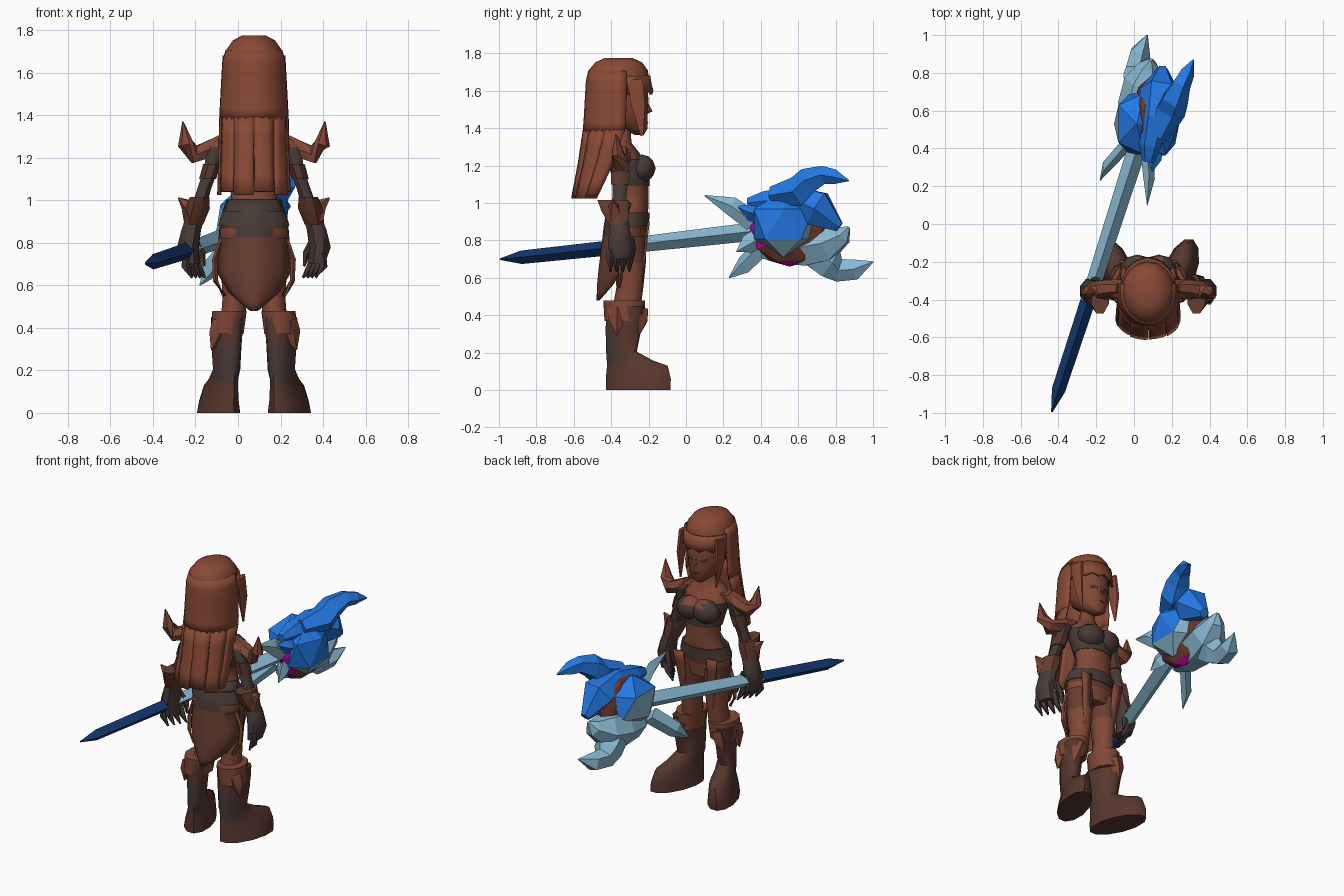
import bpy, bmesh, math
from mathutils import Vector

if "Cube" in bpy.data.objects:
    bpy.data.objects.remove(bpy.data.objects["Cube"])

CX = 0.075  # figure's centre line


def mat(name, r, g, b):
    m = bpy.data.materials.new(name)
    m.diffuse_color = (r, g, b, 1)
    m.use_nodes = True
    m.node_tree.nodes["Principled BSDF"].inputs["Base Color"].default_value = m.diffuse_color
    return m


SKIN = mat("skin_brown", .22, .064, .036)
HAIR = mat("hair_brown", .25, .068, .036)
CLOTH = mat("cape_brown", .14, .047, .03)
LEATHER = mat("leather_brown", .095, .038, .027)
GREY = mat("dark_grey_brown", .065, .043, .038)
BLUE = mat("bright_blue", .017, .19, .78)
PALE = mat("pale_blue", .25, .48, .64)
NAVY = mat("navy", .006, .036, .15)
MAGENTA = mat("magenta", .5, .0, .36)
CORE = mat("core_brown", .15, .04, .022)
smooth = []


def finish(name, bm, mats, rule=None, soft=True):
    bmesh.ops.recalc_face_normals(bm, faces=bm.faces)
    if rule:
        for f in bm.faces:
            f.material_index = rule(f.calc_center_median())
    me = bpy.data.meshes.new(name)
    bm.to_mesh(me)
    bm.free()
    for m in mats:
        me.materials.append(m)
    ob = bpy.data.objects.new(name, me)
    bpy.context.collection.objects.link(ob)
    if soft:
        smooth.append(ob)
    return ob


def skin_rings(bm, rings):
    for a, b in zip(rings, rings[1:]):
        for i in range(len(a)):
            j = (i + 1) % len(a)
            bm.faces.new((a[i], a[j], b[j], b[i]))
    bm.faces.new(rings[0])
    bm.faces.new(rings[-1])


def loft(name, rows, mats, rule=None, side=1, n=10, shear=0):
    """Horizontal elliptical rings: x, y, z, rx, ry about the figure's centre line."""
    bm = bmesh.new()
    rings = []
    for x, y, z, rx, ry in rows:
        ring = []
        for i in range(n):
            a = math.tau * (i + .5) / n
            dy = ry * math.sin(a)
            ring.append(bm.verts.new((CX + side * (x + rx * math.cos(a) + shear * (y + dy + .35)), y + dy, z)))
        rings.append(ring)
    skin_rings(bm, rings)
    return finish(name, bm, mats, rule)


def tube(name, path, mats, n=6, flat=1, rule=None, soft=False, dx=0, side=1):
    """Rings set across a path of x, y, z, radius."""
    bm = bmesh.new()
    pts = [Vector((dx + side * p[0], p[1], p[2])) for p in path]
    rings = []
    for k, p in enumerate(pts):
        t = (pts[min(k + 1, len(pts) - 1)] - pts[max(k - 1, 0)]).normalized()
        up = Vector((0, 0, 1)) if abs(t.z) < .9 else Vector((0, 1, 0))
        u = t.cross(up).normalized()
        w = u.cross(t)
        r = path[k][3]
        rings.append([bm.verts.new(p + r * (u * math.cos(math.tau * i / n) * flat + w * math.sin(math.tau * i / n)))
                      for i in range(n)])
    skin_rings(bm, rings)
    return finish(name, bm, mats, rule, soft)


def sheet(name, f, nu, nv, mats, rule=None, thick=.012):
    bm = bmesh.new()
    g = [[bm.verts.new(f(i / nu, j / nv)) for i in range(nu + 1)] for j in range(nv + 1)]
    for j in range(nv):
        for i in range(nu):
            bm.faces.new((g[j][i], g[j][i + 1], g[j + 1][i + 1], g[j + 1][i]))
    ob = finish(name, bm, mats, rule)
    s = ob.modifiers.new("thickness", "SOLIDIFY")
    s.thickness, s.offset = thick, 0
    return ob


def ball(name, c, s, mats, sub=1, rule=None, soft=False):
    bm = bmesh.new()
    bmesh.ops.create_icosphere(bm, subdivisions=sub, radius=1)
    for v in bm.verts:
        v.co = Vector((c[k] + v.co[k] * s[k] for k in range(3)))
    return finish(name, bm, mats, rule, soft)


def interp(rows, z):
    """Linear lookup in rows sorted from high to low."""
    for a, b in zip(rows, rows[1:]):
        if z >= b[0]:
            t = (z - a[0]) / (b[0] - a[0])
            return [p + (q - p) * t for p, q in zip(a[1:], b[1:])]
    return rows[-1][1:]


# Torso, chest band and belt
loft("torso", [(0, -.31, .76, .13, .09), (0, -.32, .84, .165, .11), (0, -.31, .91, .16, .105),
               (0, -.285, 1.0, .11, .085), (0, -.285, 1.08, .115, .085), (0, -.30, 1.18, .14, .1),
               (0, -.335, 1.27, .15, .085), (0, -.35, 1.32, .09, .06), (0, -.34, 1.36, .045, .045),
               (0, -.33, 1.45, .045, .045)], [SKIN], n=14)
loft("chest_band", [(0, -.29, 1.09, .122, .094), (0, -.30, 1.19, .148, .11), (0, -.315, 1.235, .153, .1)],
     [GREY], n=14)
loft("belt", [(0, -.315, .88, .172, .117), (0, -.305, .95, .15, .11)], [GREY], n=14)
loft("hip_wrap", [(0, -.315, .79, .14, .095), (0, -.315, .88, .167, .112)], [CLOTH], n=14)

# Head and face
loft("head", [(0, -.25, 1.365, .025, .025), (0, -.275, 1.4, .07, .07), (0, -.32, 1.47, .105, .115),
              (0, -.33, 1.55, .12, .13), (0, -.34, 1.64, .12, .13), (0, -.35, 1.72, .08, .09)], [SKIN], n=14)
tube("nose", [(0, -.215, 1.54, .01), (0, -.19, 1.49, .014), (0, -.215, 1.475, .008)], [SKIN], dx=CX, soft=True)
tube("mouth", [(-.02, -.212, 1.43, .004), (0, -.205, 1.43, .005), (.02, -.212, 1.43, .004)], [LEATHER], n=4, dx=CX)

# Hair: cap, fringe, back curtain and separate lower strands
loft("hair_cap", [(0, -.36, 1.775, .055, .075), (0, -.36, 1.752, .1, .125), (0, -.362, 1.71, .13, .158),
                  (0, -.363, 1.66, .144, .166), (0, -.365, 1.61, .146, .162)], [HAIR], n=18)
sheet("fringe", lambda u, v: (CX + .147 * math.sin((u - .5) * 2.6), -.36 + (.163 + .017 * v) * math.cos((u - .5) * 2.6),
                              1.68 - .1 * v + (.02 * (round(u * 10) % 2) if v > .9 else 0)), 10, 2, [HAIR])
BACK = [(1.71, .127, -.362, .155), (1.66, .144, -.363, .167), (1.4, .158, -.37, .175),
        (1.2, .162, -.43, .145), (1.02, .168, -.505, .105)]


def hair_point(a, z):
    rx, yc, ry = interp(BACK, z)
    return (CX + rx * math.sin(a), yc - ry * math.cos(a), z)


sheet("hair_curtain", lambda u, v: hair_point((u - .5) * 3.7, 1.705 - .325 * v), 16, 6, [HAIR], thick=.01)
for k in range(6):
    sheet("hair_strand", lambda u, v: hair_point((k - 2.5 + (u - .5) * (1 - .05 * v)) * .61,
                                                 1.39 - v * (.365 - .015 * (k % 2))), 3, 4, [HAIR], thick=.011)

for s, tag in ((-1, "left"), (1, "right")):
    tube(tag + "_face_strand", [(.13, -.275, 1.66, .05), (.138, -.255, 1.52, .042), (.128, -.235, 1.36, .008)],
         [HAIR], n=6, flat=.35, dx=CX, side=s, soft=True)
    tube(tag + "_eye", [(.028, -.208, 1.515, .006), (.05, -.216, 1.518, .014), (.072, -.23, 1.52, .006)],
         [GREY], n=6, flat=.3, dx=CX, side=s)
    ball(tag + "_chest", (CX + s * .056, -.235, 1.185), (.09, .073, .075), [GREY, SKIN], 2,
         lambda c: int(c.z > 1.225 and abs(c.x - CX) < .07), True)
    # Arms with bands, gloves and flared cuffs
    loft(tag + "_arm", [(.13, -.34, 1.29, .05, .05), (.175, -.345, 1.25, .05, .055), (.2, -.35, 1.15, .037, .045),
                        (.235, -.355, 1.05, .035, .04), (.265, -.36, .95, .04, .045)][::-1],
         [SKIN, GREY], lambda c: int(c.z < 1.24), s, 8)
    loft(tag + "_arm_band", [(.218, -.352, 1.1, .043, .052), (.196, -.35, 1.17, .046, .054)], [LEATHER], None, s, 8)
    loft(tag + "_glove", [(.295, -.355, .7, .042, .06), (.31, -.355, .78, .055, .068), (.295, -.355, .86, .05, .06),
                          (.265, -.36, .95, .044, .048)], [GREY], None, s, 8)
    for k in range(4):
        y = -.405 + .034 * k
        tube(tag + "_finger", [(.315 - .01 * k, y, .75, .024), (.325 - .02 * k, y, .69, .021),
                               (.29 - .02 * k, y, .635, .006)], [GREY], 5, dx=CX, side=s, soft=True)
    tube(tag + "_thumb", [(.285, -.3, .82, .024), (.245, -.285, .75, .02), (.235, -.29, .69, .007)],
         [GREY], 5, dx=CX, side=s, soft=True)
    loft(tag + "_glove_cuff", [(.285, -.36, .885, .05, .055), (.265, -.38, .96, .062, .08),
                               (.255, -.39, 1.015, .05, .09)], [CLOTH], None, s, 8)
    tube(tag + "_cuff_point", [(.285, -.38, .92, .05), (.315, -.385, .98, .032), (.355, -.39, 1.01, .004)],
         [SKIN], 5, dx=CX, side=s, soft=True)
    # Curved shoulder horn
    tube(tag + "_shoulder_horn", [(.15, -.34, 1.28, .035), (.21, -.34, 1.24, .045), (.28, -.35, 1.215, .047),
                                  (.322, -.365, 1.265, .037), (.334, -.375, 1.37, .003)], [SKIN], 6, dx=CX, side=s,
         soft=True)
    # Legs, boots and boot cuffs
    loft(tag + "_thigh", [(.1, -.32, .42, .06, .075), (.09, -.3, .55, .06, .072), (.09, -.3, .68, .07, .085),
                          (.085, -.31, .82, .08, .1)], [SKIN, CLOTH], lambda c: int(c.z > .62), s)
    loft(tag + "_boot", [(.14, -.255, 0, .092, .178), (.138, -.255, .06, .08, .18), (.13, -.26, .13, .066, .168),
                         (.13, -.3, .158, .062, .128), (.127, -.345, .205, .06, .085), (.125, -.335, .32, .066, .098),
                         (.118, -.325, .45, .072, .105)],
         [LEATHER, GREY], lambda c: int(.1 < c.z < .3 and c.y < -.36), s, 12, .28)
    loft(tag + "_boot_cuff", [(.125, -.33, .37, .08, .106), (.115, -.33, .48, .085, .112)], [SKIN], None, s, 10)
    for p in ((.175, -.37), (.15, -.25)):
        tube(tag + "_boot_cuff_point", [(p[0] - .02, p[1], .43, .05), (p[0], p[1], .37, .045),
                                        (p[0] + .025, p[1], .295, .003)], [SKIN], 5, dx=CX, side=s, soft=True)
    # Hanging ribbons on the hips
    sheet(tag + "_ribbon", lambda u, v: (CX + s * (.09 + .03 * (1 - v) + (u - .5) * .07 * (1 - .5 * v)),
                                         -.2 - .04 * v, .9 - .34 * v), 1, 5, [SKIN])
    tube(tag + "_side_strap", [(.15, -.34, .82, .012), (.185, -.34, .72, .012), (.18, -.35, .62, .012),
                               (.14, -.36, .55, .01)], [SKIN], 4, dx=CX, side=s)

# Pointed cape behind the hips
CAPE = [(1.0, .125, -.385), (.91, .155, -.43), (.78, .165, -.445), (.66, .17, -.46), (.56, .11, -.47), (.48, .012, -.472)]


def cape_point(u, v):
    z = 1.0 - .52 * v
    w, y = interp(CAPE, z)
    k = 2 * u - 1
    return (CX + w * k, y + .12 * k * k * w / .17, z)


sheet("cape", cape_point, 8, 12, [CLOTH, GREY], lambda c: int(c.z > .84 + 1.5 * (c.x - CX) ** 2))

# Staff: four-sided shaft, dark below the grip and pale above
tube("staff_shaft", [(-.435, -.995, .70, .004), (-.40, -.88, .71, .036), (-.245, -.41, .76, .04),
                     (-.24, -.395, .762, .04), (.01, .38, .85, .05)], [NAVY, PALE], 4,
     rule=lambda c: int(c.y > -.41))

# Staff head: core ring between two side orbs, each blue above and pale below
ball("staff_core", (.075, .555, .865), (.085, .215, .205), [CORE, MAGENTA], 2,
     lambda c: int(c.y < .42 or c.z < .685))
ball("inner_orb", (.015, .53, .905), (.135, .19, .165), [PALE, BLUE], 1,
     lambda c: int(c.z + .35 * (c.x - .015) > .9))
ball("outer_orb", (.135, .52, .888), (.115, .185, .178), [PALE, BLUE], 1,
     lambda c: int(c.z - .35 * (c.y - .52) > .83))

# Horned jaws: blue above, pale below
tube("upper_jaw", [(.075, .33, 1.0, .03), (.085, .42, 1.01, .06), (.11, .56, 1.03, .07), (.14, .70, .97, .11),
                   (.15, .82, .87, .03)], [BLUE], 6)
tube("upper_horn", [(.13, .46, 1.04, .05), (.19, .60, 1.06, .085), (.215, .66, 1.12, .075), (.25, .74, 1.15, .052),
                    (.28, .80, 1.14, .042), (.315, .87, 1.12, .004)], [BLUE], 5)
tube("lower_jaw", [(.02, .40, .73, .03), (.02, .5, .75, .09), (.03, .63, .765, .115), (.055, .75, .785, .108),
                   (.08, .84, .83, .055), (.09, .87, .87, .01)], [PALE], 6)
tube("lower_horn", [(.03, .68, .74, .085), (.02, .77, .68, .09), (.01, .82, .64, .065), (.03, .91, .645, .058),
                    (.07, 1.0, .685, .004)], [PALE], 5)
# Backward spikes at the base of the head
for tip, mid, base in (((.07, .1, 1.04), (.08, .24, .985), (.07, .36, .9)),
                       ((-.18, .23, .6), (-.14, .31, .67), (-.04, .42, .78)),
                       ((.10, .27, .74), (.09, .33, .78), (.06, .42, .83))):
    tube("base_spike", [(*base, .055), (*mid, .05), (*tip, .003)], [PALE], 4, flat=.6)
tube("blue_spike", [(.09, .27, .98, .003), (.1, .34, .95, .045), (.1, .45, .93, .06)], [BLUE], 4)

# Smooth shading on the figure
bpy.ops.object.select_all(action='DESELECT')
for ob in smooth:
    ob.select_set(True)
bpy.context.view_layer.objects.active = smooth[0]
bpy.ops.object.shade_smooth_by_angle(angle=math.radians(50))
